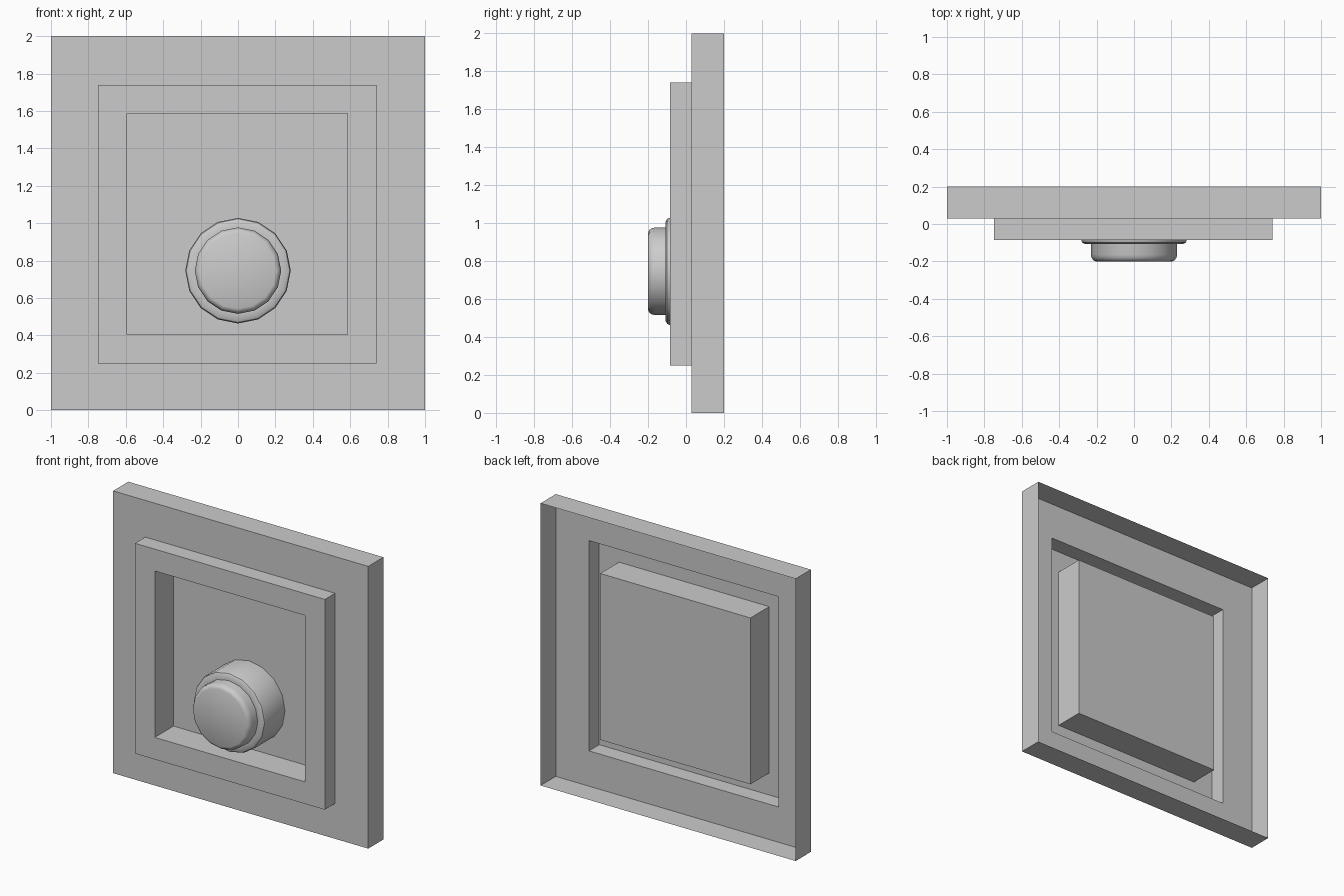
import bpy, bmesh
from math import cos, sin, pi, radians

if "Cube" in bpy.data.objects:
    bpy.data.objects.remove(bpy.data.objects["Cube"])


def loft(name, loops, smooth=False):
    """Skin closed loops from back to front and cap the last one."""
    bm = bmesh.new()
    rings = [[bm.verts.new(p) for p in loop] for loop in loops]
    for a, b in zip(rings, rings[1:]):
        n = len(a)
        for i in range(n):
            j = (i + 1) % n
            bm.faces.new((a[i], a[j], b[j], b[i]))
    bm.faces.new(rings[-1])
    mesh = bpy.data.meshes.new(name)
    bm.to_mesh(mesh)
    bm.free()
    obj = bpy.data.objects.new(name, mesh)
    bpy.context.collection.objects.link(obj)
    if smooth:
        bpy.ops.object.select_all(action='DESELECT')
        obj.select_set(True)
        bpy.context.view_layer.objects.active = obj
        bpy.ops.object.shade_smooth_by_angle(angle=radians(35))
    return obj


def rect(x0, x1, z0, z1, y):
    return [(x0, y, z0), (x1, y, z0), (x1, y, z1), (x0, y, z1)]


def circle(r, y, cz=0.746, n=16):
    return [(r * cos(2 * pi * i / n), y, cz + r * sin(2 * pi * i / n)) for i in range(n)]


# Open-backed wall panel: outer rim, raised frame and deep recess in one thin sheet
outer = (-1, 1, 0, 2)
frame = (-0.748, 0.74, 0.25, 1.74)
recess = (-0.593, 0.585, 0.406, 1.585)
loft("panel_shell", [
    rect(*outer, 0.2), rect(*outer, 0.03),
    rect(*frame, 0.03), rect(*frame, -0.085),
    rect(*recess, -0.085), rect(*recess, 0.125),
])

# Round collar standing on the recess floor
collar = [(0.282, 0.124), (0.282, -0.088), (0.277, -0.099), (0.263, -0.107), (0.23, -0.108)]
loft("button_collar", [circle(r, y) for r, y in collar], True)

# Push button with a rounded front edge
button = [(0.231, 0.124), (0.231, -0.165), (0.226, -0.182), (0.217, -0.194), (0.203, -0.2)]
loft("push_button", [circle(r, y) for r, y in button], True)
